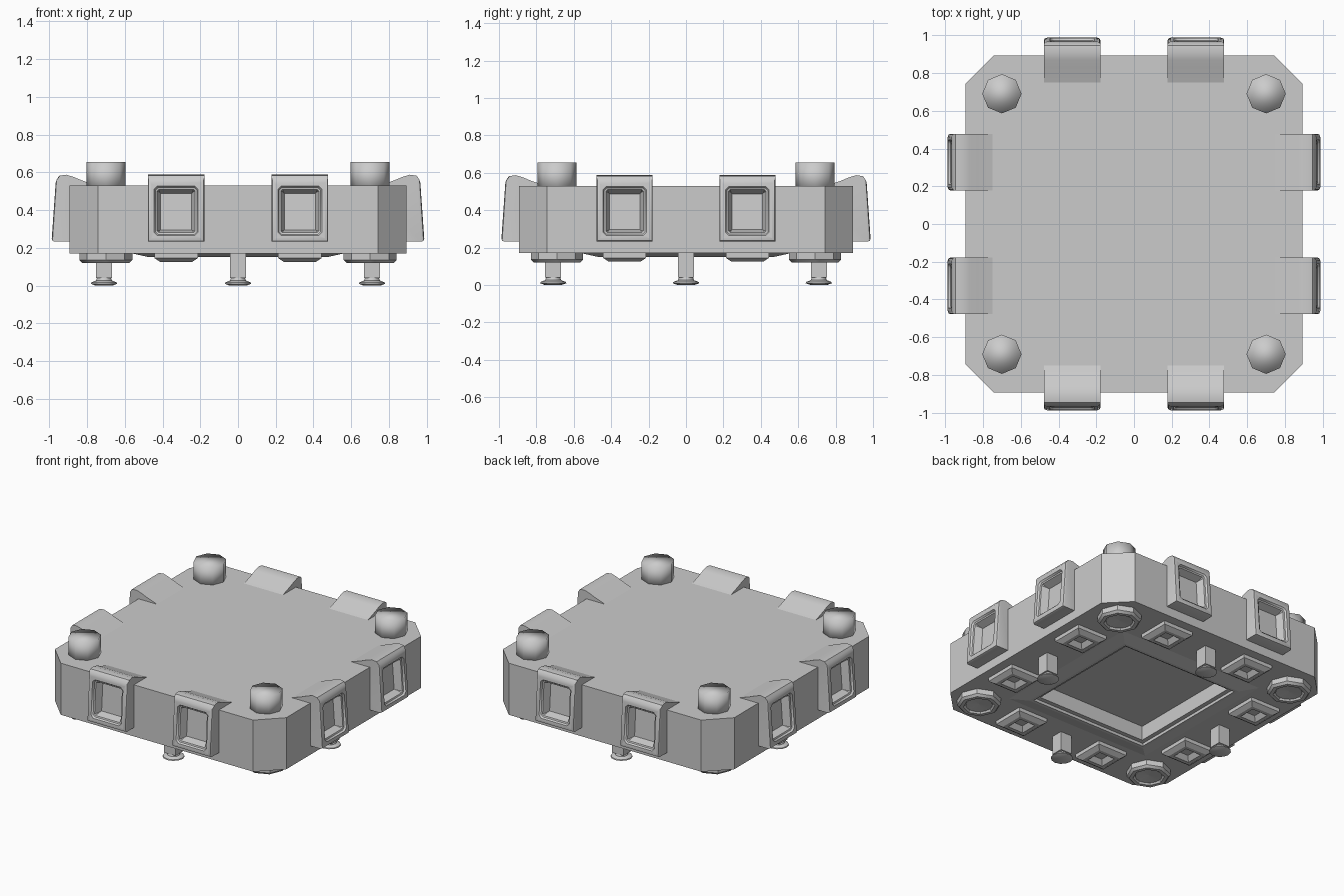
import bpy, bmesh
from math import cos, sin, pi
from mathutils import Vector, Matrix

if "Cube" in bpy.data.objects:
    bpy.data.objects.remove(bpy.data.objects["Cube"])


def finish(bm, name, angle=None, mat=None):
    bmesh.ops.remove_doubles(bm, verts=bm.verts, dist=1e-4)
    bmesh.ops.recalc_face_normals(bm, faces=bm.faces)
    me = bpy.data.meshes.new(name)
    bm.to_mesh(me)
    bm.free()
    ob = bpy.data.objects.new(name, me)
    bpy.context.collection.objects.link(ob)
    if mat:
        ob.matrix_world = mat
    if angle:
        bpy.ops.object.select_all(action='DESELECT')
        ob.select_set(True)
        bpy.context.view_layer.objects.active = ob
        bpy.ops.object.shade_smooth_by_angle(angle=angle)
    return ob


def circle(n, r, z):
    return [(r * cos(2 * pi * i / n), r * sin(2 * pi * i / n), z) for i in range(n)]


def square(h, c, z):
    # square ring with chamfered corners (chamfer 0 collapses on merge)
    pts = []
    for k in range(4):
        m = Matrix.Rotation(k * pi / 2, 3, 'Z')
        pts += [m @ Vector((h, h - c, z)), m @ Vector((h - c, h, z))]
    return pts


def loft(name, rings, angle=None, loc=(0, 0, 0)):
    bm = bmesh.new()
    rows = [[bm.verts.new(p) for p in r] for r in rings]
    n = len(rows[0])
    for a, b in zip(rows, rows[1:]):
        for i in range(n):
            bm.faces.new((a[i], a[(i + 1) % n], b[(i + 1) % n], b[i]))
    bm.faces.new(rows[0])
    bm.faces.new(rows[-1])
    return finish(bm, name, angle, Matrix.Translation(loc))


# hull: chamfered slab with a raised frame and recess underneath
loft("hull", [square(*r) for r in (
    (.893, .15, .53), (.893, .15, .17), (.56, 0, .17), (.47, 0, .15),
    (.45, 0, .15), (.45, 0, .17), (.42, 0, .17), (.42, 0, .27))])

# corner posts on top, round lamps beneath
for x in (-.7, .7):
    for y in (-.69, .69):
        loft("corner_post", [circle(8, .104, .50), circle(8, .104, .655)], pi, (x, y, 0))
        loft("corner_lamp", [circle(8, r, z) for r, z in (
            (.14, .19), (.14, .135), (.125, .12), (.1, .12), (.085, .14))], .6, (x, y, 0))
        loft("lamp_lens", [circle(16, r, z) for r, z in (
            (.085, .142), (.085, .13), (.002, .138))], None, (x, y, 0))


def side_pod(mat):
    # side profile (outward, z) extruded across the width
    prof = [(.75, .53), (.83, .558), (.87, .575), (.91, .587), (.945, .582),
            (.965, .56), (.988, .232), (.88, .232), (.75, .45)]
    bm = bmesh.new()
    a = [bm.verts.new((-.15, -o, z)) for o, z in prof]
    face = bm.faces.new(a)
    ext = bmesh.ops.extrude_face_region(bm, geom=[face])
    bmesh.ops.translate(bm, vec=(.3, 0, 0),
                        verts=[v for v in ext['geom'] if isinstance(v, bmesh.types.BMVert)])
    bmesh.ops.recalc_face_normals(bm, faces=bm.faces)

    def front():
        bm.normal_update()
        return min(bm.faces, key=lambda f: (f.calc_center_median() - Vector((0, -.977, .396))).length)

    # rounded outer rim
    bmesh.ops.bevel(bm, geom=list(front().edges), offset=.016, segments=2,
                    profile=.5, affect='EDGES')
    # stepped window
    f = front()
    bmesh.ops.inset_region(bm, faces=[f], thickness=.024)
    bmesh.ops.bevel(bm, geom=list(f.verts), offset=.018, segments=1,
                    profile=.5, affect='VERTICES')
    f = front()
    for t, d in ((.008, -.012), (.01, -.003), (.02, -.05)):
        bmesh.ops.inset_region(bm, faces=[f], thickness=t, depth=d)
    finish(bm, "side_pod", .7, mat)


for k in range(4):
    rot = Matrix.Rotation(k * pi / 2, 4, 'Z')
    for s in (-.328, .328):
        side_pod(rot @ Matrix.Translation((s, 0, 0)))
        # bottom vents: tapered square rim with a sunken centre
        loft("bottom_vent", [square(*r) for r in (
            (.115, 0, .18), (.115, 0, .145), (.085, 0, .125), (.06, 0, .125), (.035, 0, .155))],
            None, rot @ Vector((s, -.715, 0)))
    # landing feet
    p = rot @ Vector((0, -.71, 0))
    loft("foot_strut", [square(.043, 0, .2), square(.043, 0, .04)], None, p)
    loft("foot_pad", [circle(12, r, z) for r, z in (
        (.035, .05), (.042, .026), (.068, .016), (.07, .009), (.045, 0))], .6, p)
